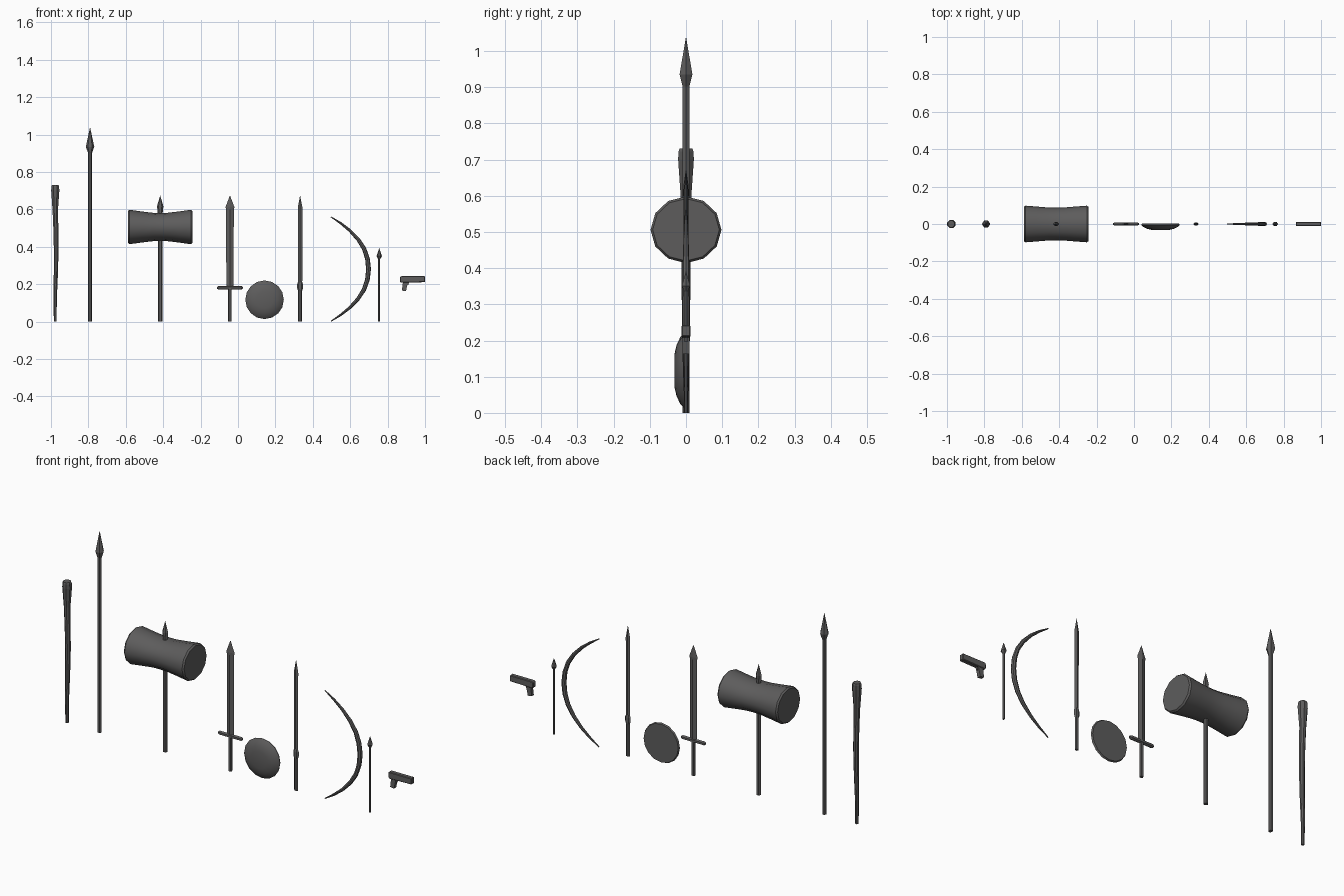
import bpy, bmesh, math
from mathutils import Vector

if "Cube" in bpy.data.objects:
    bpy.data.objects.remove(bpy.data.objects["Cube"])

# Dark grey metal shared by every part
dark = bpy.data.materials.new("dark_grey")
dark.diffuse_color = (.11, .108, .108, 1)
dark.use_nodes = True
dark.node_tree.nodes["Principled BSDF"].inputs["Base Color"].default_value = dark.diffuse_color


def loft(name, rings, sides, axis=None, phase=0.0, smooth=False):
    """Skin elliptical rings (x, y, z, half_u, half_v); without an axis, follow the path."""
    bm = bmesh.new()
    pts = [Vector(r[:3]) for r in rings]
    loops = []
    for i, r in enumerate(rings):
        t = Vector(axis) if axis else pts[min(i + 1, len(pts) - 1)] - pts[max(i - 1, 0)]
        t.normalize()
        u = Vector((1, 0, 0)) if abs(t.y) > 0.9 else Vector((0, 1, 0))
        v = t.cross(u)
        loop = []
        for k in range(sides):
            a = math.tau * k / sides + phase
            loop.append(bm.verts.new(pts[i] + v * r[3] * math.cos(a) + u * r[4] * math.sin(a)))
        loops.append(loop)
    for a, b in zip(loops, loops[1:]):
        for k in range(sides):
            j = (k + 1) % sides
            bm.faces.new((a[k], a[j], b[j], b[k]))
    bm.faces.new(loops[0])
    bm.faces.new(loops[-1])
    bmesh.ops.remove_doubles(bm, verts=bm.verts, dist=0.0003)
    bmesh.ops.recalc_face_normals(bm, faces=bm.faces)
    return finish(name, bm, smooth)


def finish(name, bm, smooth=False):
    me = bpy.data.meshes.new(name)
    bm.to_mesh(me)
    bm.free()
    me.materials.append(dark)
    ob = bpy.data.objects.new(name, me)
    bpy.context.collection.objects.link(ob)
    if smooth:
        bpy.context.view_layer.objects.active = ob
        ob.select_set(True)
        bpy.ops.object.shade_smooth_by_angle(angle=math.radians(35))
        ob.select_set(False)
    return ob


def upright(name, x, profile, sides, phase=0.0):
    """Vertical part from (z, half width, half depth) rows."""
    return loft(name, [(x, 0, z, w, d) for z, w, d in profile], sides, (0, 0, 1), phase)


def plate(name, outline, half_depth):
    """Front outline in x, z extruded through y."""
    bm = bmesh.new()
    f = bm.faces.new([bm.verts.new((x, -half_depth, z)) for x, z in outline])
    g = bmesh.ops.extrude_face_region(bm, geom=[f])
    bmesh.ops.translate(bm, vec=(0, 2 * half_depth, 0),
                        verts=[e for e in g["geom"] if isinstance(e, bmesh.types.BMVert)])
    bmesh.ops.recalc_face_normals(bm, faces=bm.faces)
    return finish(name, bm)


# Gnarled club with a flared, rounded top
club = [(-.977, 0, .008), (-.978, .12, .010), (-.974, .25, .012), (-.972, .38, .0135),
        (-.974, .5, .0145), (-.977, .6, .016), (-.977, .66, .0205), (-.977, .70, .0235),
        (-.977, .722, .0225), (-.977, .730, .019)]
loft("club", [(x, 0, z, r, r) for x, z, r in club], 8, (0, 0, 1), math.pi / 8)

# Spear
upright("spear_shaft", -.791, [(0, .0105, .011), (.905, .0105, .011)], 6)
upright("spear_head", -.791, [(.90, .010, .010), (.935, .0225, .0205), (1.04, 0, 0)], 6)

# War hammer: waisted head lying along x, on a spiked handle
hx, hz = -.416, .506
half = [(-.172, .086, .092), (-.164, .092, .098), (-.10, .083, .093), (-.04, .076, .088), (0, .075, .087)]
prof = half + [(-x, a, b) for x, a, b in reversed(half[:-1])]
loft("hammer_head", [(hx + x, 0, hz, a, b) for x, a, b in prof], 12, (1, 0, 0), smooth=True)
upright("hammer_handle", hx, [(0, .0115, .011), (.6, .0115, .011)], 6)
upright("hammer_spike", hx, [(.57, .012, .008), (.617, .017, .010), (.675, 0, 0)], 6)

# Broad sword
sx = -.043
upright("sword_grip", sx, [(0, .0095, .009), (.185, .0095, .009)], 6)
loft("sword_guard", [(sx + x, 0, .181, a, a) for x, a in
                     ((-.07, .004), (-.06, .0105), (.06, .0105), (.07, .004))], 6, (1, 0, 0))
upright("sword_blade", sx, [(.18, .0195, .007), (.60, .0205, .007), (.612, .024, .007), (.675, 0, 0)], 4)

# Round shield, domed to the front
dome = [(.002, .099), (-.006, .103), (-.016, .092), (-.026, .071), (-.032, .045)]
loft("shield", [(.142, y, .117, r, r) for y, r in dome], 16, (0, 1, 0), smooth=True)

# Slim sword
upright("slim_sword_grip", .332, [(0, .0105, .007), (.165, .0105, .007), (.178, .0155, .008),
                                  (.200, .0155, .008), (.213, .011, .005)], 6)
upright("slim_sword_blade", .332, [(.21, .0115, .005), (.61, .0125, .005), (.675, 0, 0)], 4)

# Bow: half a limb path mirrored about its middle height
limb = [(.497, .56, .0025), (.548, .527, .006), (.597, .488, .008), (.642, .440, .010),
        (.674, .390, .0115), (.692, .337, .0125), (.698, .281, .013)]
bow = limb + [(x, .562 - z, r) for x, z, r in reversed(limb[:-1])]
loft("bow", [(x, 0, z, r, r * .85) for x, z, r in bow], 8, smooth=True)

# Arrow
upright("arrow_shaft", .755, [(0, .0055, .0055), (.34, .0055, .0055)], 6)
upright("arrow_head", .755, [(.335, .006, .005), (.350, .0145, .0135), (.393, 0, 0)], 6)

# Pistol: softened barrel block, slanted grip, trigger guard
barrel = plate("pistol_barrel", [(.866, .214), (.871, .208), (1, .211), (1, .243), (.871, .243), (.866, .238)], .012)
bevel = barrel.modifiers.new("soft_edges", 'BEVEL')
bevel.width, bevel.segments = .003, 1
plate("pistol_grip", [(.876, .166), (.898, .163), (.909, .212), (.882, .212)], .009)
plate("pistol_trigger", [(.900, .196), (.910, .196), (.916, .212), (.902, .212)], .004)
